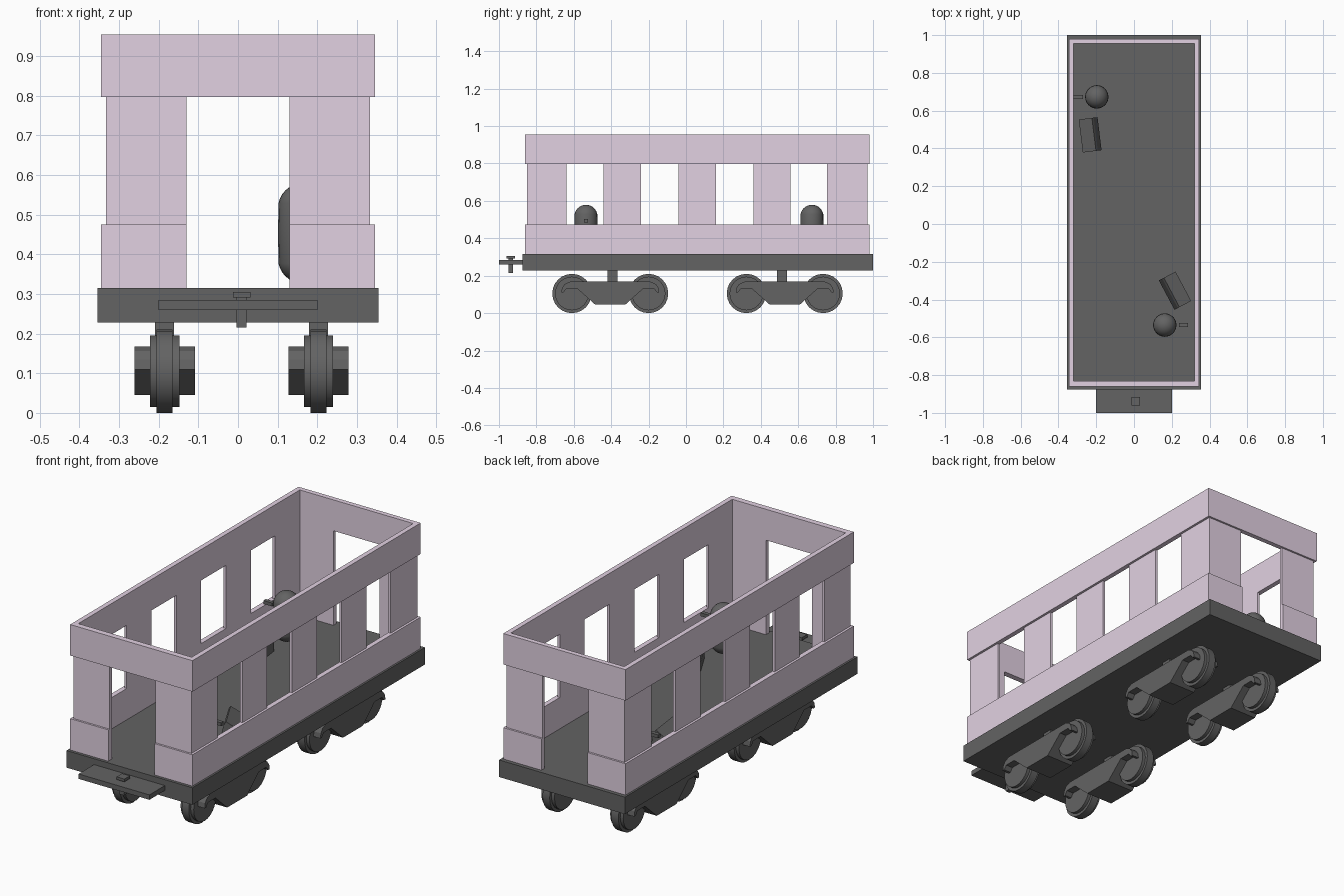
import bpy, bmesh, math
from mathutils import Matrix

if "Cube" in bpy.data.objects:
    bpy.data.objects.remove(bpy.data.objects["Cube"])


def paint(name, colour):
    m = bpy.data.materials.new(name)
    m.diffuse_color = (*colour, 1)
    m.use_nodes = True
    m.node_tree.nodes["Principled BSDF"].inputs["Base Color"].default_value = m.diffuse_color
    return m


mauve = paint("mauve_paint", (0.76, 0.64, 0.76))
dark = paint("dark_iron", (0.125, 0.125, 0.125))


def finish(name, bm, mat=dark, smooth=False):
    bmesh.ops.recalc_face_normals(bm, faces=bm.faces)
    me = bpy.data.meshes.new(name)
    bm.to_mesh(me)
    bm.free()
    ob = bpy.data.objects.new(name, me)
    bpy.context.collection.objects.link(ob)
    me.materials.append(mat)
    if smooth:
        bpy.ops.object.select_all(action='DESELECT')
        ob.select_set(True)
        bpy.context.view_layer.objects.active = ob
        bpy.ops.object.shade_smooth_by_angle(angle=math.radians(35))
    return ob


def add_box(bm, x0, x1, y0, y1, z0, z1):
    m = Matrix.Translation(((x0 + x1) / 2, (y0 + y1) / 2, (z0 + z1) / 2))
    s = Matrix.Diagonal((x1 - x0, y1 - y0, z1 - z0, 1))
    bmesh.ops.create_cube(bm, size=1, matrix=m @ s)


def box(name, *dims, mat=dark):
    bm = bmesh.new()
    add_box(bm, *dims)
    return finish(name, bm, mat)


def extrude(name, profile, depth, tf):
    """Profile given in local y/z, extruded along local x about the origin."""
    bm = bmesh.new()
    f = bm.faces.new([bm.verts.new((-depth / 2, y, z)) for y, z in profile])
    r = bmesh.ops.extrude_face_region(bm, geom=[f])
    bmesh.ops.translate(bm, vec=(depth, 0, 0),
                        verts=[v for v in r['geom'] if isinstance(v, bmesh.types.BMVert)])
    # close the starting side if the extrusion removed its face
    bmesh.ops.holes_fill(bm, edges=[e for e in bm.edges if e.is_boundary], sides=0)
    bmesh.ops.transform(bm, matrix=tf, verts=bm.verts)
    return finish(name, bm)


# Floor and coupling
box("floor", -0.355, 0.355, -0.875, 1.0, 0.228, 0.315)
box("coupling_plate", -0.2, 0.2, -1.0, -0.87, 0.26, 0.285)
bm = bmesh.new()
add_box(bm, -0.004, 0.022, -0.95, -0.925, 0.215, 0.292)
add_box(bm, -0.013, 0.031, -0.96, -0.915, 0.291, 0.305)
finish("coupling_pin", bm)

# Cabin walls: lower band, window posts and upper band
XI, YF, YB = 0.32, -0.83, 0.955          # inner wall faces
DOOR = 0.13
BAND = (0.345, -0.86, 0.98)
MID = (0.333, -0.85, 0.97)
POSTS = [(MID[1], -0.64), (-0.44, -0.24), (-0.04, 0.16), (0.36, 0.56), (0.755, MID[2])]
for label, s in (("left", -1), ("right", 1)):
    def side(name, xa, xb, *rest):
        a, b = sorted((s * xa, s * xb))
        box(f"{label}_{name}", a, b, *rest, mat=mauve)
    side("lower_band", XI, BAND[0], BAND[1], BAND[2], 0.315, 0.475)
    side("upper_band", XI, BAND[0], BAND[1], BAND[2], 0.797, 0.955)
    for i, (a, b) in enumerate(POSTS):
        side(f"window_post_{i + 1}", XI, MID[0], a, b, 0.475, 0.797)
    for end, bo, mo, inner in (("front", BAND[1], MID[1], YF), ("back", BAND[2], MID[2], YB)):
        side(f"{end}_lower_panel", DOOR, XI, *sorted((bo, inner)), 0.315, 0.475)
        side(f"{end}_door_post", DOOR, XI, *sorted((mo, inner)), 0.475, 0.797)
box("front_upper_band", -XI, XI, BAND[1], YF, 0.797, 0.955, mat=mauve)
box("back_upper_band", -XI, XI, YB, BAND[2], 0.797, 0.955, mat=mauve)

# Bogies: frame profile is symmetric about the bogie centre
HALF = [(0.08, 0.045), (0.155, 0.112), (0.175, 0.13), (0.235, 0.13), (0.25, 0.11),
        (0.262, 0.11), (0.258, 0.135), (0.243, 0.156), (0.215, 0.168)]
FRAME = HALF + [(-y, z) for y, z in reversed(HALF)]
for end, yc, yp in (("front", -0.405, -0.393), ("back", 0.528, 0.513)):
    for label, xc in (("left", -0.185), ("right", 0.203)):
        name = f"{end}_{label}"
        extrude(name + "_bogie_frame", FRAME, 0.152, Matrix.Translation((xc, yc, 0)))
        box(name + "_bogie_post", xc - 0.024, xc + 0.024, yp - 0.027, yp + 0.027, 0.16, 0.23)
        for k, dy in (("a", -0.205), ("b", 0.205)):
            bm = bmesh.new()
            for r, w in ((0.105, 0.04), (0.09, 0.074)):
                bmesh.ops.create_cone(
                    bm, cap_ends=True, segments=24, radius1=r, radius2=r, depth=w,
                    matrix=Matrix.Translation((xc, yc + dy, 0.105)) @ Matrix.Rotation(math.pi / 2, 4, 'Y'))
            finish(f"{name}_wheel_{k}", bm, smooth=True)

# Driver stands: rounded column with a handle on its wall side
for end, s, cx, cy in (("front", 1, 0.163, -0.535), ("back", -1, -0.197, 0.673)):
    bm = bmesh.new()
    bmesh.ops.create_uvsphere(bm, u_segments=24, v_segments=16, radius=0.062)
    for v in bm.verts:
        if abs(v.co.z) > 0.001:
            v.co.z += math.copysign(0.064, v.co.z)
    bmesh.ops.translate(bm, verts=bm.verts, vec=(cx, cy, 0.453))
    finish(end + "_control_column", bm, smooth=True)
    xs = sorted((cx + s * 0.074, cx + s * 0.124))
    box(end + "_control_handle", *xs, cy - 0.01, cy + 0.01, 0.485, 0.502)

# Sloped consoles: high edge towards the aisle, top falling towards the wall
CONSOLE = [(-0.05, 0.315), (0.05, 0.315), (0.05, 0.41), (-0.02, 0.455), (-0.03, 0.44), (-0.05, 0.36)]
for end, sx, sy, deg in (("front", 0.217, -0.353, 28), ("back", -0.232, 0.472, 187)):
    tf = Matrix.Translation((sx, sy, 0)) @ Matrix.Rotation(math.radians(deg - 90), 4, 'Z')
    extrude(end + "_console", CONSOLE, 0.176, tf)
